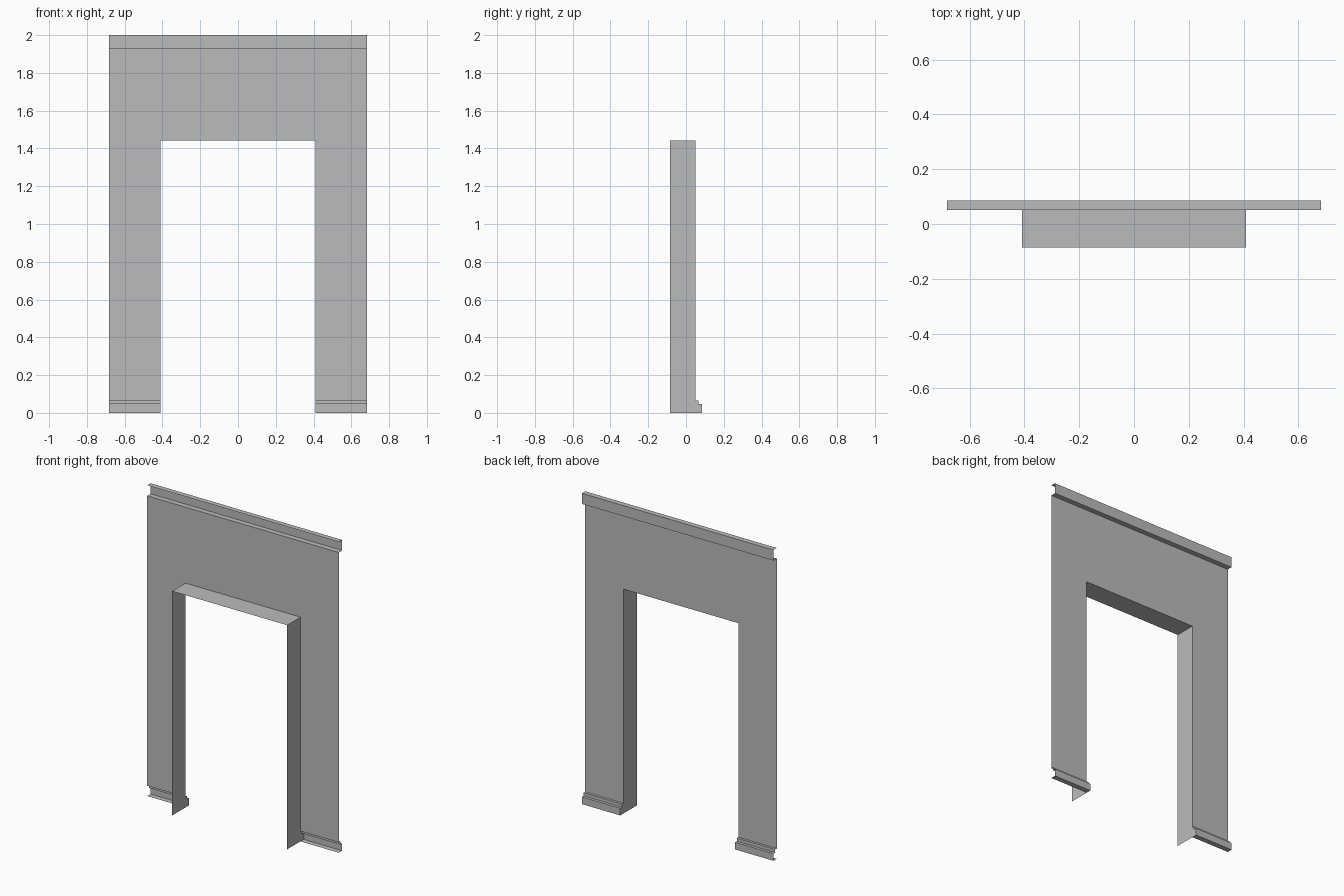
import bpy
import bmesh

W, O = 0.682, 0.409              # half width of the wall and of the opening
H, TOP, TRIM = 1.443, 2.0, 1.932  # opening height, full height, underside of top trim
BACK, WALL, STEP, OUT = -0.085, 0.051, 0.067, 0.085
BASE, LEDGE = 0.066, 0.046

old = bpy.data.objects.get("Cube")
if old:
    bpy.data.objects.remove(old, do_unlink=True)

grey = bpy.data.materials.new("plain grey")
grey.use_nodes = True
colour = (0.5, 0.5, 0.5, 1)
grey.diffuse_color = colour
bsdf = grey.node_tree.nodes["Principled BSDF"]
bsdf.inputs["Base Color"].default_value = colour
bsdf.inputs["Roughness"].default_value = 0.8


def make(name, polygons):
    """Build a thin sheet object from a list of point loops."""
    bm = bmesh.new()
    for loop in polygons:
        bm.faces.new([bm.verts.new(p) for p in loop])
    bmesh.ops.remove_doubles(bm, verts=bm.verts, dist=0.0001)
    mesh = bpy.data.meshes.new(name)
    bm.to_mesh(mesh)
    bm.free()
    mesh.materials.append(grey)
    obj = bpy.data.objects.new(name, mesh)
    bpy.context.collection.objects.link(obj)
    return obj


def extrude_x(name, profile, x0, x1):
    """Sweep an open (y, z) profile, listed from the top down, along x."""
    make(name, [[(x0, *a), (x0, *b), (x1, *b), (x1, *a)]
                for a, b in zip(profile, profile[1:])])


# Wall panel with the doorway cut out
outline = [(W, BASE), (O, BASE), (O, H), (-O, H), (-O, BASE),
           (-W, BASE), (-W, TRIM), (W, TRIM)]
make("wall_panel", [[(x, WALL, z) for x, z in outline]])

# Projecting band along the top
extrude_x("top_trim", [(WALL, TOP), (OUT, TOP), (OUT, TRIM), (WALL, TRIM)], W, -W)

# Stepped skirting and deep reveals on both sides of the doorway
skirting = [(WALL, BASE), (STEP, BASE), (STEP, LEDGE),
            (OUT, LEDGE), (OUT, 0), (WALL, 0)]
jamb = [(BACK, 0), (BACK, H), (WALL, H)] + skirting[:-1]
for side, s in (("left", 1), ("right", -1)):
    inner, outer = sorted((s * O, s * W))
    extrude_x(side + "_skirting", skirting, outer, inner)
    loop = [(s * O, y, z) for y, z in jamb]
    make(side + "_jamb", [loop[::-s]])

# Underside of the lintel
make("lintel_soffit", [[(-O, BACK, H), (-O, WALL, H), (O, WALL, H), (O, BACK, H)]])
